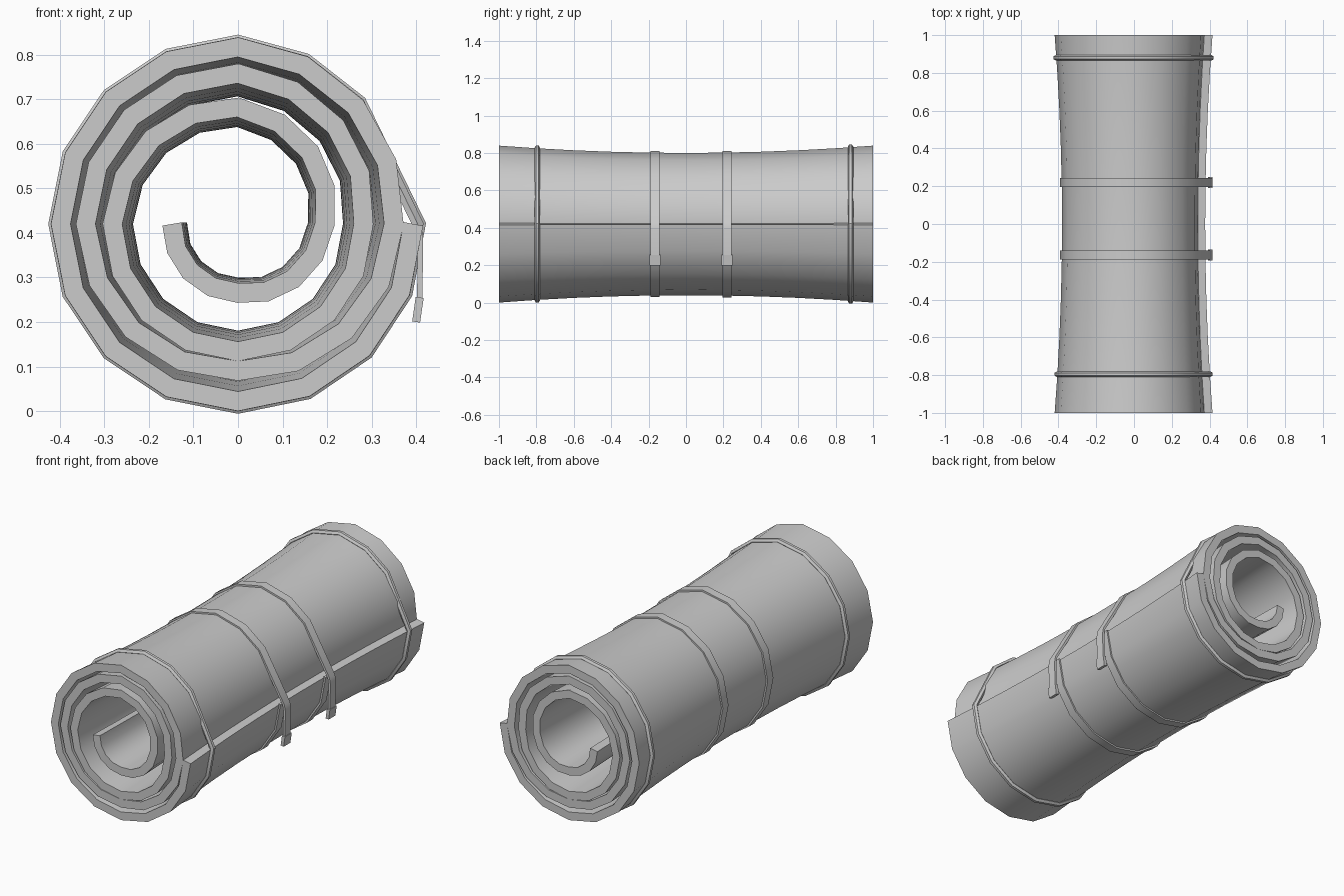
import bpy, math
from mathutils import Vector

if "Cube" in bpy.data.objects:
    bpy.data.objects.remove(bpy.data.objects["Cube"])

CZ = 0.42          # height of the roll axis
T = 0.044          # mat thickness
STEP = 22.5        # degrees per facet

# spiral centre-line radius at each quarter turn, from the inner end (180 deg) outward
RADII = [0.148, 0.155, 0.195, 0.262, 0.282, 0.286, 0.282, 0.338,
         0.342, 0.330, 0.350, 0.397, 0.398, 0.398, 0.394]


def radius(deg):
    t = min(max((deg - 180) / 90, 0), len(RADII) - 1)
    i = min(int(t), len(RADII) - 2)
    return RADII[i] + (RADII[i + 1] - RADII[i]) * (t - i)


def pinch(y):
    return 0.907 + 0.093 * y * y


def polar(deg, r):
    a = math.radians(deg)
    return Vector((r * math.cos(a), r * math.sin(a)))


def ribbon(name, path, thick, ys, scale=lambda y: 1.0):
    """Thick strip along an (x, z) path about the roll axis, spanning the y stations."""
    n, m = len(path), len(ys)
    left, right = [], []
    for i, p in enumerate(path):
        d = (path[min(i + 1, n - 1)] - path[max(i - 1, 0)]).normalized()
        nrm = Vector((d.y, -d.x)) * thick / 2
        left.append(p + nrm)
        right.append(p - nrm)
    loop = left + right[::-1]
    k = len(loop)
    verts = [(p.x * scale(y), y, p.y * scale(y) + CZ) for y in ys for p in loop]
    faces = [(j * k + i, j * k + (i + 1) % k, (j + 1) * k + (i + 1) % k, (j + 1) * k + i)
             for j in range(m - 1) for i in range(k)]
    for i in range(n - 1):
        cap = (i, i + 1, k - 2 - i, k - 1 - i)
        faces.append(cap[::-1])
        faces.append(tuple((m - 1) * k + c for c in cap))
    me = bpy.data.meshes.new(name)
    me.from_pydata(verts, [], faces)
    ob = bpy.data.objects.new(name, me)
    bpy.context.collection.objects.link(ob)
    finish(ob)
    return ob


def finish(ob):
    bpy.ops.object.select_all(action='DESELECT')
    ob.select_set(True)
    bpy.context.view_layer.objects.active = ob
    bpy.ops.object.mode_set(mode='EDIT')
    bpy.ops.mesh.select_all(action='SELECT')
    bpy.ops.mesh.normals_make_consistent(inside=False)
    bpy.ops.object.mode_set(mode='OBJECT')
    bpy.ops.object.shade_smooth_by_angle(angle=math.radians(35))


def outline(y, off, start):
    """Points just outside the outermost turn."""
    pts, d = [], 1440
    while d >= start:
        pts.append(polar(d, (radius(d) + T / 2) * pinch(y) + off))
        d -= STEP
    return pts


# rolled mat, pinched in the middle
spiral = [polar(180 + i * STEP, radius(180 + i * STEP))
          for i in range(int(1260 / STEP) + 1)]
ribbon("rolled_mat", spiral, T, [-1 + i * 0.2 for i in range(11)], pinch)

# flat straps with hanging tails and wider tips
for i, y in enumerate((-0.165, 0.22)):
    path = outline(y, 0.003, 1110)
    path += [Vector((0.405, 0.0)), Vector((0.41, -0.03)), Vector((0.408, -0.17))]
    ribbon(f"strap_{i + 1}", path, 0.012, [y - 0.024, y + 0.024])
    ribbon(f"strap_tip_{i + 1}", [Vector((0.408, -0.165)), Vector((0.400, -0.22))],
           0.018, [y - 0.029, y + 0.029])

# round cords tied near both ends
for i, y in enumerate((-0.795, 0.88)):
    cu = bpy.data.curves.new(f"cord_{i + 1}", 'CURVE')
    cu.dimensions = '3D'
    cu.bevel_depth = 0.015
    cu.bevel_resolution = 1
    pts = outline(y, 0.002, 1110)
    sp = cu.splines.new('POLY')
    sp.points.add(len(pts) - 1)
    for q, p in zip(sp.points, pts):
        q.co = (p.x, y, p.y + CZ, 1)
    sp.use_cyclic_u = True
    ob = bpy.data.objects.new(f"cord_{i + 1}", cu)
    bpy.context.collection.objects.link(ob)
    bpy.ops.object.select_all(action='DESELECT')
    ob.select_set(True)
    bpy.context.view_layer.objects.active = ob
    bpy.ops.object.convert(target='MESH')
    finish(bpy.context.view_layer.objects.active)
